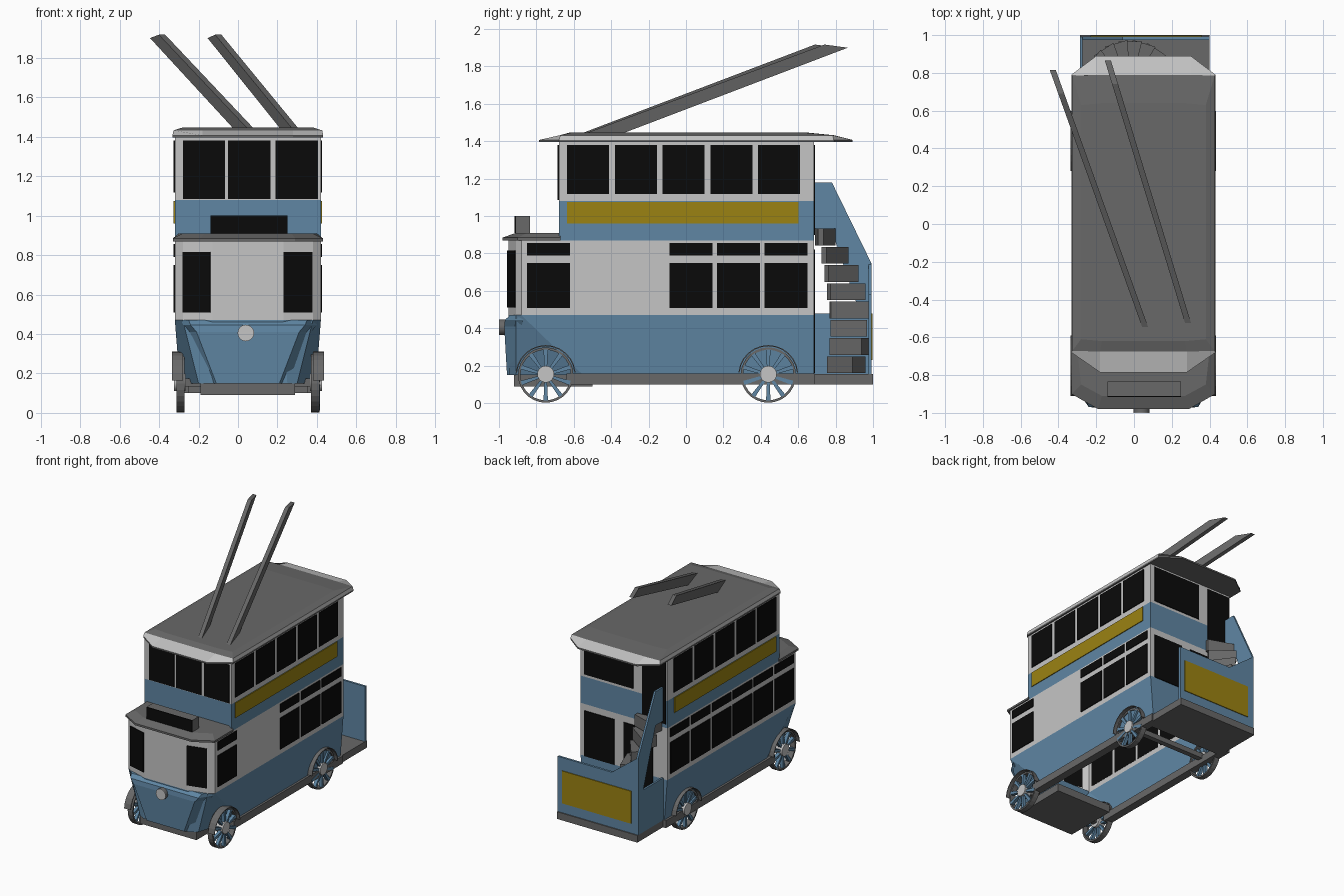
import bpy, bmesh, math
from mathutils import Vector

old = bpy.data.objects.get("Cube")
if old:
    bpy.data.objects.remove(old)

C = 0.05          # centre line of the body in x
HALF = 0.37       # half width of the body
REAR = 0.685      # rear wall


def material(name, rgb):
    m = bpy.data.materials.new(name)
    m.use_nodes = True
    m.diffuse_color = (*rgb, 1)
    m.node_tree.nodes["Principled BSDF"].inputs["Base Color"].default_value = (*rgb, 1)
    return m


BLUE = material("blue paint", (0.115, 0.24, 0.37))
PALE = material("pale grey paint", (0.56, 0.56, 0.56))
DARK = material("dark grey", (0.14, 0.14, 0.14))
BLACK = material("black glass", (0.003, 0.003, 0.003))
GOLD = material("mustard sign", (0.33, 0.225, 0.006))


def loft(name, rings, mats, bottom=None, top=None):
    """Bridge rings of points; mats gives one colour per band."""
    bm = bmesh.new()
    used = []

    def slot(m):
        if m not in used:
            used.append(m)
        return used.index(m)

    vr = [[bm.verts.new(p) for p in ring] for ring in rings]
    n = len(rings[0])
    for a, b, m in zip(vr, vr[1:], mats):
        for i in range(n):
            j = (i + 1) % n
            bm.faces.new((a[i], a[j], b[j], b[i])).material_index = slot(m)
    for ring, m in ((vr[0], bottom), (vr[-1], top)):
        if m:
            bm.faces.new(ring).material_index = slot(m)
    bmesh.ops.recalc_face_normals(bm, faces=bm.faces)
    me = bpy.data.meshes.new(name)
    bm.to_mesh(me)
    bm.free()
    for m in used:
        me.materials.append(m)
    ob = bpy.data.objects.new(name, me)
    bpy.context.collection.objects.link(ob)
    return ob


def flat(pts, z):
    return [(x, y, z) for x, y in pts]


def both(half):
    """Mirror a half outline (dx, y) about the centre line."""
    return [(C + d, y) for d, y in half] + [(C - d, y) for d, y in reversed(half)]


def prism(name, pts, z0, z1, mat):
    return loft(name, [flat(pts, z0), flat(pts, z1)], [mat], mat, mat)


def box(name, x0, x1, y0, y1, z0, z1, mat):
    return prism(name, [(x0, y0), (x1, y0), (x1, y1), (x0, y1)], z0, z1, mat)


def plate(name, p, q, z0, z1, mat, t=0.006):
    """Thin panel from p to q, thickened to the right of that direction."""
    p, q = Vector(p), Vector(q)
    d = (q - p).normalized()
    n = Vector((d.y, -d.x)) * t
    return prism(name, [p - n * 0.3, q - n * 0.3, q + n, p + n], z0, z1, mat)


def hoop(name, x0, x1, y, z, r0, r1, a0, a1, n, mat):
    rings = []
    for i in range(n + 1):
        a = math.radians(a0 + (a1 - a0) * i / n)
        c, s = math.cos(a), math.sin(a)
        rings.append([(x, y + r * c, z + r * s)
                      for x, r in ((x0, r0), (x1, r0), (x1, r1), (x0, r1))])
    return loft(name, rings, [mat] * n, mat, mat)


def cylinder(name, centre, r, depth, axis, mat):
    rot = (0, math.pi / 2, 0) if axis == "x" else (math.pi / 2, 0, 0)
    bpy.ops.mesh.primitive_cylinder_add(vertices=20, radius=r, depth=depth,
                                        location=centre, rotation=rot)
    ob = bpy.context.object
    ob.name = name
    ob.data.materials.append(mat)
    bpy.ops.object.shade_smooth_by_angle()
    return ob


# Lower deck, open underneath, with a tapering blue skirt
low = both([(0.345, REAR), (0.345, -0.55), (0.25, -0.91), (0.2, -0.945)])
mid = both([(HALF, REAR), (HALF, -0.88), (0.33, -0.91), (0.18, -0.95)])
loft("lower_deck", [flat(low, 0.15), flat(mid, 0.47), flat(mid, 0.87)],
     [BLUE, PALE], top=PALE)

# Upper deck
deck = both([(HALF, REAR), (HALF, -0.68)])
loft("upper_deck", [flat(deck, z) for z in (0.87, 1.08, 1.4)], [BLUE, PALE], DARK, PALE)

# Front apron bulging out under the cab
apron = []
for z, wide, front, back in ((0.15, 0.22, -0.957, -0.9), (0.41, 0.32, -0.972, -0.88),
                             (0.445, 0.35, -0.968, -0.87), (0.47, 0.36, -0.94, -0.87)):
    apron.append(flat(both([(wide, back), (wide - 0.06, front)]), z))
loft("front_apron", apron, [BLUE] * 3, BLUE, BLUE)

# Main roof with tapered eaves
eave = both([(0.25, 0.89), (0.382, 0.79), (0.382, -0.68), (0.23, -0.785)])
edge = both([(0.25, 0.79), (0.377, 0.785), (0.377, -0.672), (0.23, -0.675)])
crown = both([(0.22, 0.64), (0.33, 0.63), (0.33, -0.61), (0.22, -0.62)])
loft("main_roof", [flat(eave, 1.395), flat(eave, 1.407), flat(edge, 1.432), flat(crown, 1.447)],
     [DARK, PALE, DARK], DARK, DARK)

# Cab roof and destination box
eave = both([(0.38, -0.67), (0.38, -0.9), (0.24, -0.98)])
crown = both([(0.35, -0.67), (0.33, -0.85), (0.22, -0.91)])
loft("cab_roof", [flat(eave, 0.87), flat(eave, 0.885), flat(crown, 0.91)], [DARK, DARK],
     DARK, DARK)
box("destination_box", -0.14, 0.25, -0.91, -0.835, 0.9, 1.0, DARK)
plate("destination_glass", (-0.14, -0.91), (0.25, -0.91), 0.91, 1.0, BLACK)

# Side windows and sign boards
RIGHT, LEFT = C + HALF, C - HALF


def side_plate(name, x, y0, y1, z0, z1, mat):
    ends = ((x, y0), (x, y1)) if x > C else ((x, y1), (x, y0))
    plate(name, *ends, z0, z1, mat)


for x, tag in ((RIGHT, "left"), (LEFT, "right")):
    for i in range(5):
        y = -0.636 + i * 0.2553
        side_plate(f"upper_window_{tag}", x, y, y + 0.225, 1.118, 1.38, BLACK)
    side_plate(f"side_sign_{tag}", x, -0.636, 0.602, 0.96, 1.075, GOLD)
    for i in range(6):
        if tag == "left" and i in (1, 2):
            continue      # solid panel on this side
        y = -0.85 + i * 0.254
        side_plate(f"lower_window_{tag}", x, y, y + 0.23, 0.508, 0.749, BLACK)
        side_plate(f"lower_vent_{tag}", x, y, y + 0.23, 0.79, 0.856, BLACK)

# Front windows
for x in (-0.28, -0.05, 0.19):
    plate("upper_front_window", (x, -0.68), (x + 0.215, -0.68), 1.085, 1.38, BLACK)
plate("cab_window", (-0.28, -0.91), (-0.14, -0.9475), 0.51, 0.815, BLACK)
plate("cab_window", (0.23, -0.95), (0.375, -0.9115), 0.51, 0.815, BLACK)

# Rear windows and doorways
for name, x0, x1, z0, z1 in (("upper_rear_window", 0.385, -0.03, 1.1, 1.38),
                             ("upper_doorway", -0.11, -0.31, 0.9, 1.38),
                             ("lower_rear_window", 0.385, 0.13, 0.47, 0.82),
                             ("lower_doorway", 0.05, -0.2, 0.16, 0.82)):
    plate(name, (x0, REAR), (x1, REAR), z0, z1, BLACK)

# Headlamp
cylinder("headlamp_body", (0.04, -0.978, 0.405), 0.042, 0.036, "y", DARK)
cylinder("headlamp_lens", (0.04, -0.997, 0.405), 0.042, 0.005, "y", PALE)

# Chassis and rear platform
box("rear_platform", -0.285, 0.4, 0.62, 1.0, 0.1, 0.155, DARK)
box("front_floor", C - 0.24, C + 0.24, -0.92, -0.5, 0.09, 0.15, DARK)
for s in (-1, 1):
    xs = sorted((C + s * 0.3, C + s * 0.362))
    box("side_skirt", *xs, -0.64, 0.69, 0.1, 0.158, DARK)

# Wheels, axles and mudguards
for y in (-0.75, 0.44):
    box("axle", C - 0.33, C + 0.33, y - 0.02, y + 0.02, 0.135, 0.175, DARK)
    for s in (-1, 1):
        x0, x1 = sorted((C + s * 0.32, C + s * 0.362))
        out = C + s * 0.35
        hoop("tyre", x0, x1, y, 0.15, 0.135, 0.148, 0, 360, 28, DARK)
        hoop("mudguard", *sorted((C + s * 0.33, C + s * 0.385)), y, 0.15,
             0.154, 0.16, 5, 175, 12, DARK)
        cylinder("hub", (C + s * 0.345, y, 0.155), 0.045, 0.06, "x", PALE)
        for i in range(10):
            a = math.tau * (i + 0.5) / 10
            u, v = Vector((0, math.cos(a), math.sin(a))), Vector((0, -math.sin(a), math.cos(a)))
            mid_pt = Vector((out, y, 0.15))
            rings = [[mid_pt + Vector((dx, 0, 0)) + u * r + v * w * k
                      for dx, k in ((-0.01, -1), (0.015, -1), (0.015, 1), (-0.01, 1))]
                     for r, w in ((0.03, 0.007), (0.137, 0.012))]
            loft("spoke", rings, [BLUE], BLUE, BLUE)

# Rear dash with sign
dash = [(0.4, 0.155), (0.4, 0.58), (-0.06, 0.58), (-0.285, 0.75), (-0.285, 0.155)]
loft("rear_dash", [[(x, y, z) for x, z in dash] for y in (0.975, 0.992)], [BLUE], BLUE, BLUE)
plate("rear_sign", (0.36, 0.992), (-0.23, 0.992), 0.23, 0.48, GOLD)

# Stair guard curling up the side of the platform
guard = [(REAR, 1.18), (0.78, 1.18), (0.99, 0.75), (0.99, 0.155), (REAR, 0.155),
         (REAR, 0.48), (0.93, 0.48), (0.78, 0.92), (REAR, 0.92)]
loft("stair_guard", [[(x, y, z) for y, z in guard] for x in (-0.287, -0.272)], [BLUE],
     BLUE, BLUE)

# Spiral stairs
for i in range(8):
    pts = []
    for r, da in ((0.06, 0), (0.26, 0), (0.26, 28), (0.06, 28)):
        a = math.radians(42 + 17 * i + da)
        pts.append((-0.02 + r * math.cos(a), max(0.69, 0.715 + r * math.sin(a))))
    prism("stair_step", pts, 0.16 + i * 0.0975, 0.25 + i * 0.0975, DARK)

# Trolley poles
for name, x0, y0, x1, y1 in (("trolley_pole_right", 0.075, -0.59, -0.385, 0.69),
                             ("trolley_pole_left", 0.3, -0.57, -0.1, 0.74)):
    k = (x1 - x0) / (y1 - y0)
    rings = []
    for x, y, z, run, drop in ((x0, y0, 1.43, 0.2, 0), (x1, y1, 1.917, 0.125, 0.017)):
        rings.append([(x - 0.016, y, z), (x + 0.016, y, z),
                      (x + 0.016 + k * run, y + run, z - drop),
                      (x - 0.016 + k * run, y + run, z - drop)])
    loft(name, rings, [DARK], DARK, DARK)
